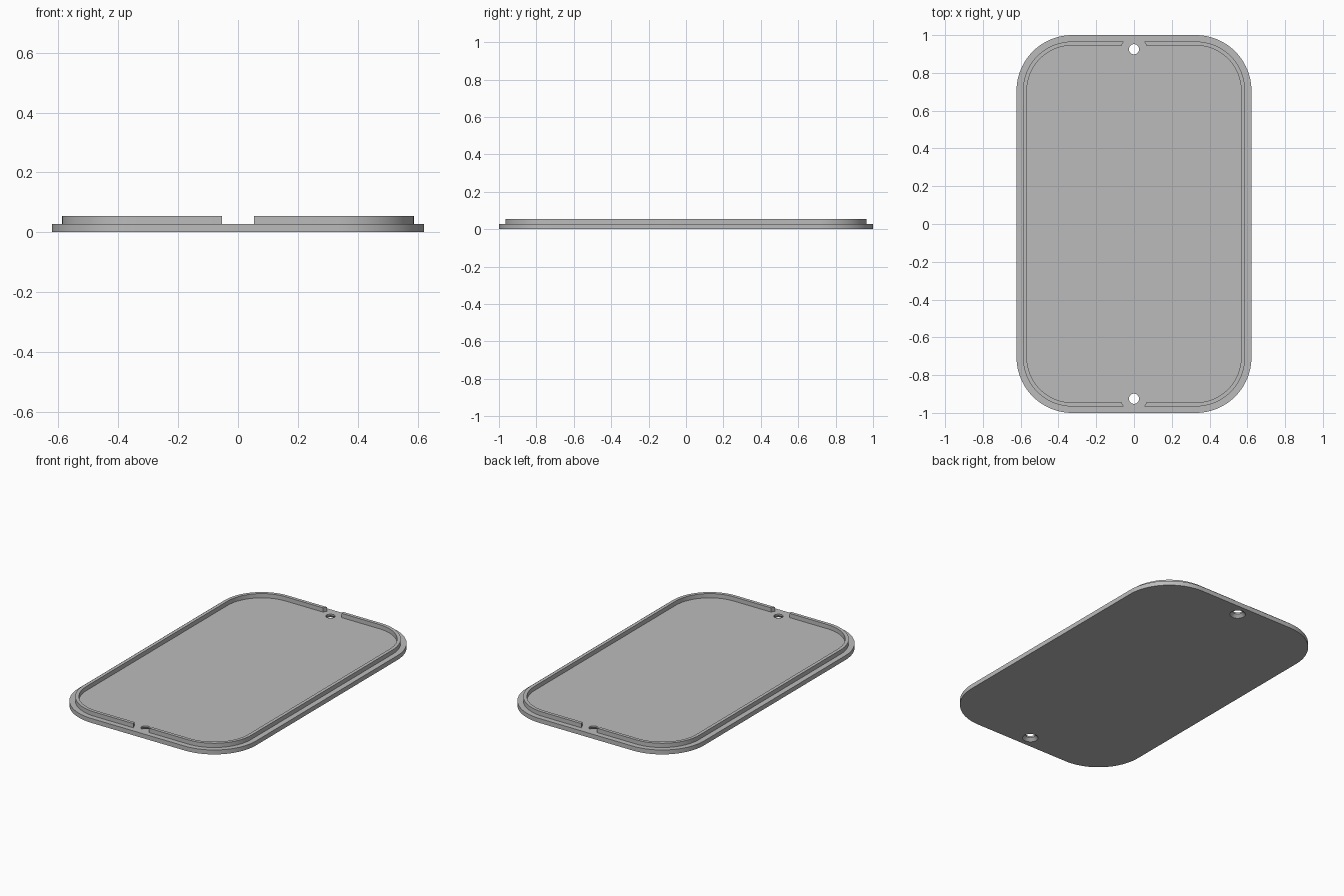
import bpy
import bmesh
from math import cos, sin, pi, radians
from mathutils import Matrix

if "Cube" in bpy.data.objects:
    bpy.data.objects.remove(bpy.data.objects["Cube"], do_unlink=True)

BASE_TOP, RIM_TOP = 0.028, 0.055
HOLE_Y, HOLE_R = 0.925, 0.027

grey = bpy.data.materials.new("mid grey")
grey.use_nodes = True
colour = (0.5, 0.5, 0.5, 1)
grey.diffuse_color = colour
grey.node_tree.nodes["Principled BSDF"].inputs["Base Color"].default_value = colour


def rounded_outline(hx, hy, r, steps=24):
    """Counter-clockwise rounded rectangle."""
    points = []
    for k, (sx, sy) in enumerate([(1, 1), (-1, 1), (-1, -1), (1, -1)]):
        for i in range(steps + 1):
            a = (k + i / steps) * pi / 2
            points.append((sx * (hx - r) + r * cos(a), sy * (hy - r) + r * sin(a)))
    return points


def finish(name, bm):
    bmesh.ops.recalc_face_normals(bm, faces=bm.faces)
    mesh = bpy.data.meshes.new(name)
    bm.to_mesh(mesh)
    bm.free()
    mesh.materials.append(grey)
    obj = bpy.data.objects.new(name, mesh)
    bpy.context.collection.objects.link(obj)
    return obj


def slab(name, outline, z0, z1, inner=None):
    """Solid prism, or a closed ring when an inner outline is given."""
    bm = bmesh.new()
    loops = [[bm.verts.new((x, y, z)) for x, y in path]
             for path, z in ((outline, z0), (outline, z1))]
    if inner:
        loops += [[bm.verts.new((x, y, z)) for x, y in inner] for z in (z1, z0)]
        pairs = list(zip(loops, loops[1:] + loops[:1]))
    else:
        pairs = [(loops[0], loops[1])]
        bm.faces.new(loops[0])
        bm.faces.new(loops[1])
    n = len(outline)
    for a, b in pairs:
        for i in range(n):
            j = (i + 1) % n
            bm.faces.new((a[i], a[j], b[j], b[i]))
    return finish(name, bm)


def cone(name, y, r0, r1, z0, z1):
    bm = bmesh.new()
    bmesh.ops.create_cone(bm, cap_ends=True, segments=48, radius1=r0, radius2=r1,
                          depth=z1 - z0, matrix=Matrix.Translation((0, y, (z0 + z1) / 2)))
    return finish(name, bm)


def combine(target, other, operation):
    """Apply a boolean and discard the helper."""
    other.hide_render = True
    mod = target.modifiers.new(operation.lower(), 'BOOLEAN')
    mod.operation, mod.solver, mod.object = operation, 'EXACT', other
    bpy.context.view_layer.objects.active = target
    bpy.ops.object.modifier_apply(modifier=mod.name)
    bpy.data.objects.remove(other, do_unlink=True)


# Base plate and raised locating rim
lid = slab("lid_plate", rounded_outline(0.622, 1.0, 0.295), 0, BASE_TOP)
rim = slab("rim", rounded_outline(0.588, 0.966, 0.26), BASE_TOP - 0.01, RIM_TOP,
           rounded_outline(0.567, 0.945, 0.239))

# Round clearances through the rim around each screw hole
for y in (-HOLE_Y, HOLE_Y):
    combine(rim, cone("clearance_cutter", y, 0.068, 0.068, 0, 0.1), 'DIFFERENCE')
combine(lid, rim, 'UNION')

# Screw holes, countersunk from the underside
for y in (-HOLE_Y, HOLE_Y):
    combine(lid, cone("hole_cutter", y, HOLE_R, HOLE_R, -0.05, 0.1), 'DIFFERENCE')
    combine(lid, cone("countersink_cutter", y, HOLE_R + 0.028, HOLE_R - 0.001, -0.01, 0.019),
            'DIFFERENCE')

# Smooth corners with crisp edges
bpy.ops.object.select_all(action='DESELECT')
lid.select_set(True)
bpy.context.view_layer.objects.active = lid
bpy.ops.object.shade_smooth_by_angle(angle=radians(30))
